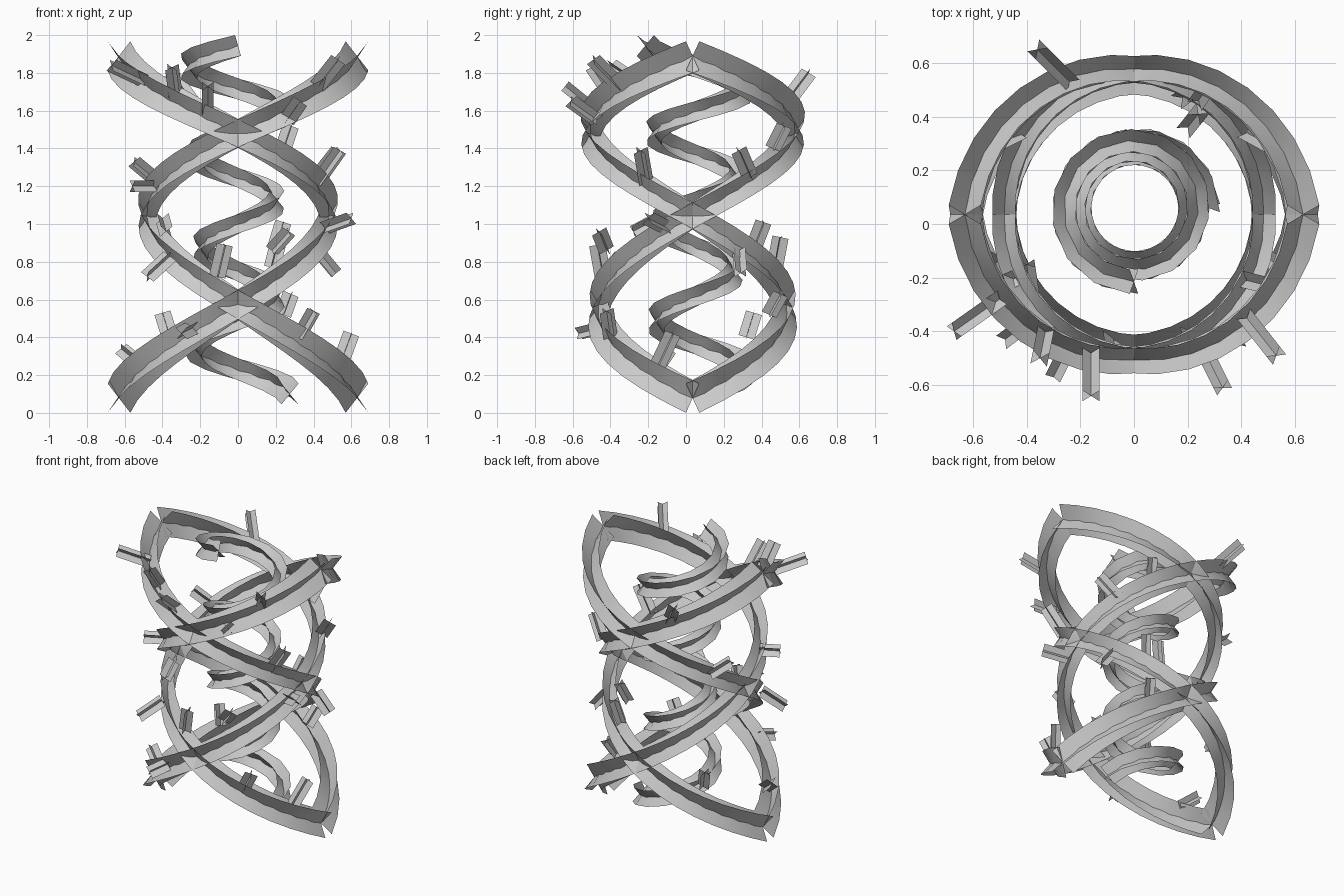
import bpy
from math import sin, cos, pi
from mathutils import Vector

if "Cube" in bpy.data.objects:
    bpy.data.objects.remove(bpy.data.objects["Cube"])

# half-sizes of the crossed-plane section: (radial, axial) signs of each plane
PLANES = [((-1, -1), (1, 1)), ((-1, 1), (1, -1))]


def make(name, verts, faces):
    me = bpy.data.meshes.new(name)
    me.from_pydata([tuple(v) for v in verts], [], faces)
    me.update()
    ob = bpy.data.objects.new(name, me)
    bpy.context.collection.objects.link(ob)
    bpy.ops.object.select_all(action='DESELECT')
    bpy.context.view_layer.objects.active = ob
    ob.select_set(True)
    bpy.ops.object.shade_smooth_by_angle(angle=0.6)
    return ob


def vine(name, start, turns, z0, z1, r_mid, r_end, hr, ha, cy, steps, bump, skew, thin):
    """Flared helix with an X-shaped section, thinner in the middle."""
    verts, faces = [], []

    def point(t):
        a = start + turns * 2 * pi * t
        r = r_mid + (r_end - r_mid) * (2 * t - 1) ** 2 - skew * sin(2 * pi * t)
        return Vector((r * cos(a), cy + r * sin(a), z0 + (z1 - z0) * t + bump * sin(pi * t)))

    for pair in PLANES:
        base = len(verts)
        for i in range(steps + 1):
            t = i / steps
            p = point(t)
            a = start + turns * 2 * pi * t
            rad = Vector((cos(a), sin(a), 0))
            r = (p - Vector((0, cy, p.z))).length
            tan = Vector((-sin(a) * r * turns * 2 * pi, cos(a) * r * turns * 2 * pi, z1 - z0)).normalized()
            up = rad.cross(tan)
            if up.z < 0:
                up = -up
            s = thin + (1 - thin) * (2 * t - 1) ** 2
            for sr, sa in pair:
                verts.append(p + rad * hr * s * sr + up * ha * s * sa)
        faces += [(base + 2 * i, base + 2 * i + 1, base + 2 * i + 3, base + 2 * i + 2) for i in range(steps)]
    return make(name, verts, faces)


def thorn(name, a, b, w=0.031):
    """Short pair of crossed cards running from a to b."""
    a, b = Vector(a), Vector(b)
    d = (b - a).normalized()
    side = d.cross(Vector((0, 0, 1))).normalized()
    up = side.cross(d)
    verts, faces = [], []
    for s in (1, -1):
        off = (side + up * s) * w
        n = len(verts)
        verts += [a - off, a + off, b + off, b - off]
        faces.append((n, n + 1, n + 2, n + 3))
    return make(name, verts, faces)


# four outer vines: two starts, each wound both ways
for i, start in enumerate((0, pi)):
    for j, turns in enumerate((1, -1)):
        vine(f"outer_vine_{i * 2 + j + 1}", start, turns, 0.078, 1.89,
             0.483, 0.63, 0.06, 0.085, 0.035, 32, 0.06, 0.022, 0.72)

# tighter inner vine
vine("inner_vine", 0, 3.75, 0.1, 1.945, 0.203, 0.275, 0.045, 0.057, 0.06, 54, 0.04, 0.012, 0.85)

# thorns scattered along the outer vines
THORNS = [
    ((-.16, -.48, 1.60), (-.16, -.64, 1.73)), ((-.33, -.40, 1.68), (-.35, -.50, 1.83)),
    ((.42, -.35, 1.73), (.53, -.49, 1.87)), ((-.50, -.28, 1.76), (-.67, -.40, 1.84)),
    ((.26, -.47, 1.55), (.33, -.61, 1.65)), ((-.24, .53, 1.64), (-.36, .65, 1.80)),
    ((.24, .46, 1.40), (.28, .52, 1.52)), ((.42, -.21, 1.22), (.54, -.24, 1.39)),
    ((.42, .34, 1.25), (.53, .28, 1.39)), ((-.43, .34, 1.23), (-.55, .28, 1.33)),
    ((-.44, -.20, 1.20), (-.56, -.26, 1.20)), ((-.40, -.15, 1.03), (-.38, -.28, .96)),
    ((.46, -.10, .98), (.60, -.20, 1.03)), ((.18, -.42, .86), (.27, -.46, .96)),
    ((-.11, -.44, .72), (-.07, -.47, .89)), ((-.36, -.34, .83), (-.48, -.43, .72)),
    ((.42, .28, .86), (.52, .29, .74)), ((.20, .36, .88), (.24, .41, 1.01)),
    ((.18, .47, .77), (.22, .50, .93)), ((.24, .44, .52), (.28, .50, .63)),
    ((-.36, .32, .40), (-.40, .36, .53)), ((-.24, -.45, .45), (-.30, -.57, .42)),
    ((.32, -.40, .40), (.40, -.42, .54)), ((-.51, -.15, .25), (-.62, -.09, .34)),
]
THORNS += [((.53, -.16, .23), (.60, -.07, .42))]
for k, (a, b) in enumerate(THORNS):
    thorn(f"thorn_{k + 1}", a, b)
